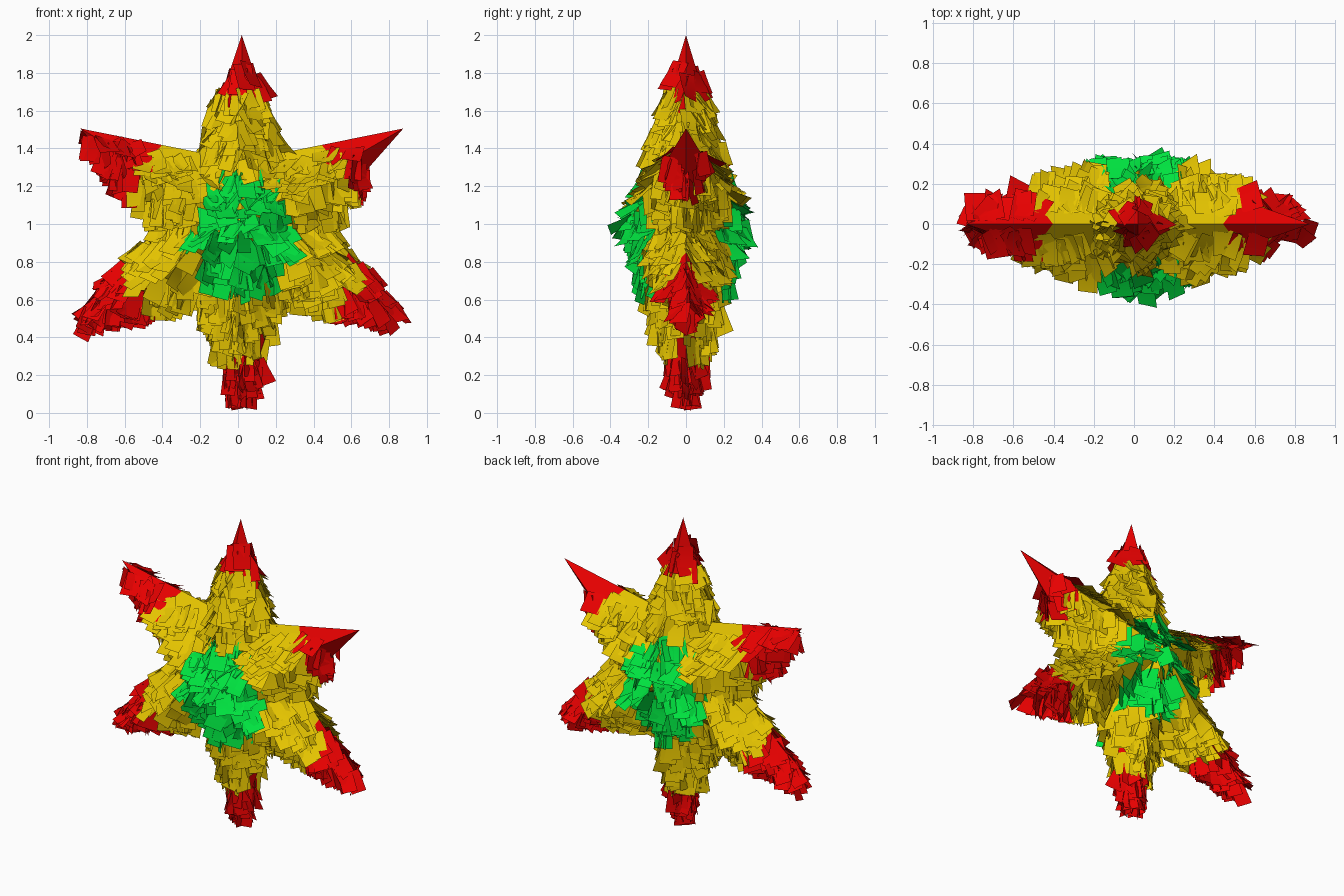
import bpy, bmesh, math, random
from mathutils import Vector, Matrix

if "Cube" in bpy.data.objects:
    bpy.data.objects.remove(bpy.data.objects["Cube"])

random.seed(11)
CENTRE = Vector((0.02, 0, 1.012))
TIP_R, VALLEY_R, DEPTH = 0.988, 0.42, 0.30
COLOURS = {"green": (0.0, 0.76, 0.05, 1), "yellow": (0.78, 0.55, 0.0, 1), "red": (0.8, 0.0, 0.0, 1)}
NAMES = list(COLOURS)
mats = {}
for name, rgba in COLOURS.items():
    mats[name] = bpy.data.materials.new(name + "_paper")
    mats[name].diffuse_color = rgba


def polar(r, deg):
    a = math.radians(deg)
    return CENTRE + Vector((r * math.sin(a), 0, r * math.cos(a)))


def make_object(name, bm, slots):
    mesh = bpy.data.meshes.new(name)
    bm.to_mesh(mesh)
    bm.free()
    for s in slots:
        mesh.materials.append(mats[s])
    ob = bpy.data.objects.new(name, mesh)
    bpy.context.collection.objects.link(ob)
    return ob


# Star core: six four-sided points, yellow bases and red tips
core = bmesh.new()
facets = []
for i in range(6):
    tip = polar(TIP_R, 60 * i)
    for valley_deg in (60 * i - 30, 60 * i + 30):
        valley = polar(VALLEY_R, valley_deg)
        for side in (-1, 1):
            apex = CENTRE + Vector((0, side * DEPTH, 0))
            edge_cut = valley.lerp(tip, 0.33)
            ridge_cut = apex.lerp(tip, 0.6)
            n = (valley - apex).cross(tip - apex).normalized()
            flip = n.y * side < 0
            if flip:
                n = -n
            for pts, slot in (((apex, valley, edge_cut, ridge_cut), 0), ((ridge_cut, edge_cut, tip), 1)):
                if flip:
                    pts = pts[::-1]
                core.faces.new([core.verts.new(p) for p in pts]).material_index = slot
            facets.append((i, apex, valley, tip, n))
bmesh.ops.remove_doubles(core, verts=core.verts, dist=0.0005)
make_object("star_core", core, ["yellow", "red"])

# Paper flaps: small curled sheets glued at the top, hanging down
sheets = {c: bmesh.new() for c in NAMES}


def add_flap(bm, anchor, n, flow):
    down = (Vector((0, 0, -1)) + flow).normalized()
    slope = down.dot(n)
    if slope < 0:                     # lie along upward-facing slopes
        down = (down - n * slope).normalized()
    down = Matrix.Rotation(random.gauss(0, 0.2), 3, n) @ down
    across = n.cross(down).normalized()
    across = Matrix.Rotation(random.gauss(0, 0.28), 3, down) @ across
    out = down.cross(across).normalized()
    if out.dot(n) < 0:
        out = -out
    width, length = random.uniform(0.085, 0.11), random.uniform(0.115, 0.15)
    lift = random.uniform(0.1, 0.38) if slope < 0 else random.uniform(0.0, 0.16)
    twist = random.uniform(-0.25, 0.25)
    rows = []
    for t in (0, 0.5, 1):
        mid = anchor + down * length * t + out * (0.006 + length * lift * t ** 1.4)
        half = across * width / 2 + out * width * twist * t
        rows.append((mid - half, mid + half))
    if min(p.z for r in rows for p in r) < 0.004:
        return False
    vs = [[bm.verts.new(p) for p in r] for r in rows]
    turned = random.random() < 0.5    # either side of the sheet may face out
    for a, b in zip(vs, vs[1:]):
        quad = (a[0], a[1], b[1], b[0])
        bm.faces.new(quad[::-1] if turned else quad).smooth = True
    return True


for arm, apex, valley, tip, n in facets:
    red_from = {0: 0.72, 3: 0.66}.get(arm, 0.62)
    reach = {0: 0.88, 1: 0.74}.get(arm, 0.93)
    bare = {0: 0.5, 1: 0.85, 5: 0.5}.get(arm, 0)   # tips left partly uncovered
    flow = (tip - CENTRE).normalized() * (0.55 if arm in (2, 4) else 0)
    done = 0
    while done < 56:
        v = 1 - random.random() ** 0.6
        u = (1 - v) * random.random()
        p = apex + (valley - apex) * u + (tip - apex) * v
        off = p - CENTRE
        r = math.hypot(off.x, off.z)
        top_edge = arm in (1, 5) and n.z > 0 and u > 0.85 * (1 - v)
        if r > reach or top_edge or (r > red_from and n.z > 0 and random.random() < bare):
            continue
        middle = math.hypot(off.x / 0.25, off.z / 0.32) < 1
        colour = "green" if middle else "red" if r > red_from else "yellow"
        done += add_flap(sheets[colour], p, n, flow)

for colour, place in zip(NAMES, ("middle", "arm", "tip")):
    make_object(place + "_paper_flaps", sheets[colour], [colour])

for m in bpy.data.materials:
    if m.users and not m.is_grease_pencil:
        m.use_nodes = True
        m.node_tree.nodes["Principled BSDF"].inputs["Base Color"].default_value = m.diffuse_color
